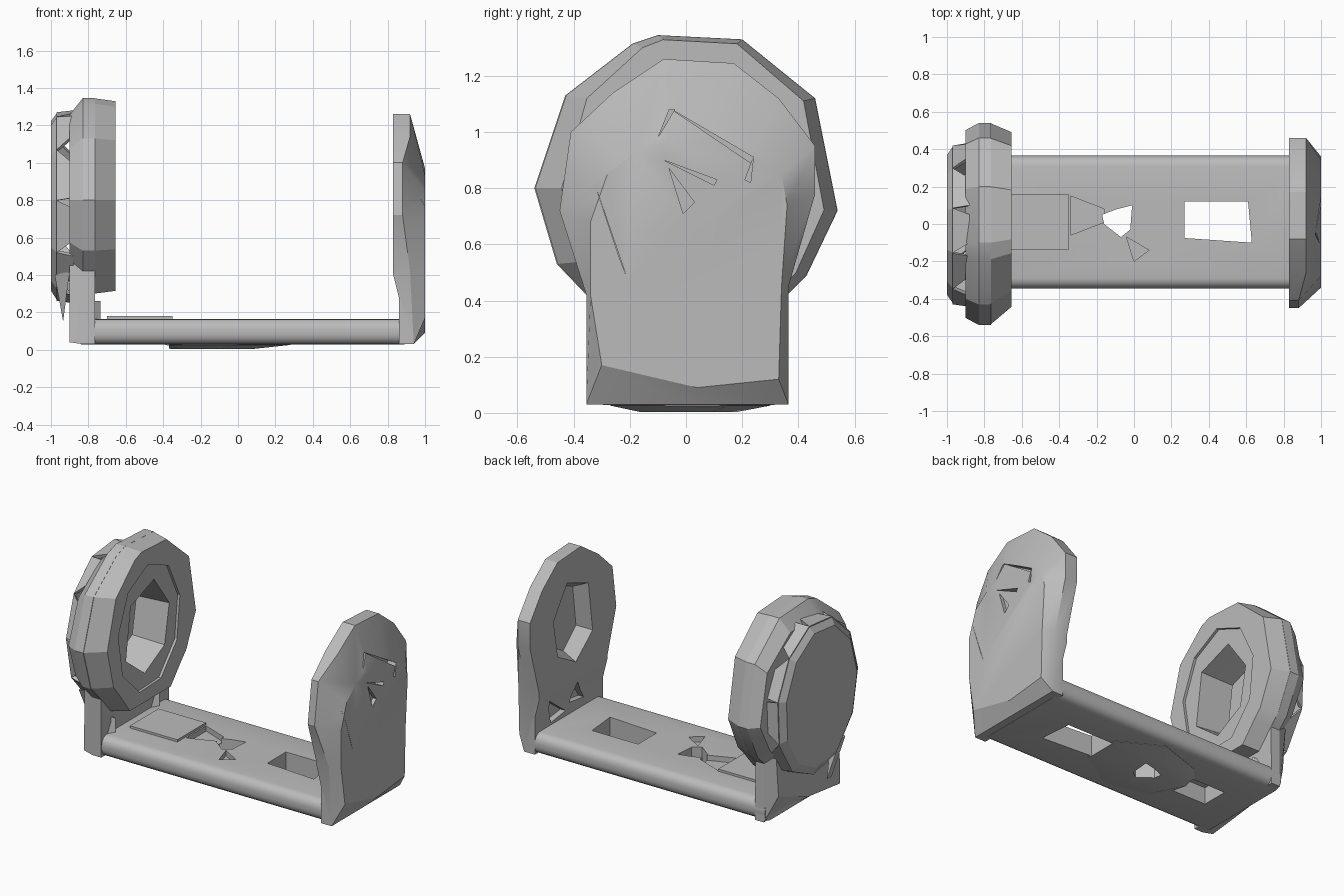
import bpy, bmesh, math

cube = bpy.data.objects.get("Cube")
if cube:
    bpy.data.objects.remove(cube, do_unlink=True)

grey = bpy.data.materials.new("plain grey")
grey.use_nodes = True
GREY = (0.5, 0.5, 0.5, 1)
grey.diffuse_color = GREY
grey.node_tree.nodes["Principled BSDF"].inputs["Base Color"].default_value = GREY


def loft(name, rings):
    """Closed solid through rings of points with equal counts."""
    bm = bmesh.new()
    loops = [[bm.verts.new(p) for p in ring] for ring in rings]
    for a, b in zip(loops, loops[1:]):
        for i in range(len(a)):
            j = (i + 1) % len(a)
            bm.faces.new((a[i], a[j], b[j], b[i]))
    bm.faces.new(loops[0])
    bm.faces.new(loops[-1])
    bmesh.ops.recalc_face_normals(bm, faces=bm.faces)
    mesh = bpy.data.meshes.new(name)
    bm.to_mesh(mesh)
    bm.free()
    mesh.materials.append(grey)
    obj = bpy.data.objects.new(name, mesh)
    bpy.context.collection.objects.link(obj)
    return obj


def at_x(x, outline, sy=1, sz=1, cz=0.8):
    """Place a (y, z) outline at x, scaled about its middle."""
    return [(x, y * sy, cz + (z - cz) * sz) for y, z in outline]


def at_z(z, outline):
    return [(x, y, z) for x, y in outline]


def cut(obj, cutters):
    """Subtract each cutter and remove it."""
    for c in cutters:
        mod = obj.modifiers.new("cut", 'BOOLEAN')
        mod.operation, mod.solver, mod.object = 'DIFFERENCE', 'EXACT', c
    bpy.context.view_layer.update()
    deps = bpy.context.evaluated_depsgraph_get()
    mesh = bpy.data.meshes.new_from_object(obj.evaluated_get(deps))
    obj.modifiers.clear()
    obj.data = mesh
    for c in cutters:
        bpy.data.objects.remove(c, do_unlink=True)


def soften(obj, degrees=20):
    obj.data.shade_smooth()
    obj.data.set_sharp_from_angle(angle=math.radians(degrees))


def rect(a0, a1, b0, b1):
    return [(a0, b0), (a1, b0), (a1, b1), (a0, b1)]


def prism(low, high, outline):
    """Upright cutter between two heights."""
    return loft("cutter", [at_z(low, outline), at_z(high, outline)])


# Base bar with rounded long edges
R = 0.055
profile = []
for k, (y, z) in enumerate([(0.31, 0.11), (-0.29, 0.11), (-0.29, 0.083), (0.31, 0.083)]):
    for s in range(5):
        t = math.pi / 2 * (k + s / 4)
        profile.append((y + R * math.cos(t), z + R * math.sin(t)))
base = loft("base_bar", [at_x(-0.84, profile), at_x(0.89, profile)])

# Openings and dents of the base
window = [(0.27, -0.075), (0.63, -0.1), (0.61, 0.12), (0.27, 0.12)]
hole = [(-0.17, 0.05), (-0.16, 0), (-0.07, -0.07), (-0.02, -0.03), (-0.01, 0.1), (-0.09, 0.08)]
funnel = [(-0.34, 0.15), (-0.34, -0.06), (-0.16, 0.01), (-0.16, 0.08)]
notch = [(-0.04, -0.07), (0.0, -0.2), (0.08, -0.14)]
pocket = rect(-0.62, -0.37, -0.08, 0.1)
cut(base, [prism(-0.1, 0.3, window), prism(-0.1, 0.3, hole), prism(0.13, 0.3, funnel),
           prism(0.13, 0.3, notch), prism(-0.1, 0.14, pocket)])
soften(base, 35)

# Raised pad on top and shallow swelling below
pad = rect(-0.7, -0.35, -0.14, 0.16)
loft("top_pad", [at_z(0.15, pad), at_z(0.18, pad)])
swell = [(-0.43, 0.05), (-0.3, -0.2), (0.0, -0.27), (0.28, -0.1), (0.28, 0.15), (0.0, 0.3), (-0.3, 0.2)]
belly = loft("belly_swelling", [at_z(0.04, swell), at_z(0.026, swell),
                                at_z(0.003, [(x * 0.6 - 0.1, y * 0.6) for x, y in swell])])
cut(belly, [prism(-0.1, 0.3, o) for o in (hole, window, pocket)])
soften(belly, 30)

# Upright with a tapered outer face, its front edge slimmer than its back
upright = [(0, 0.03), (-0.355, 0.03), (-0.355, 0.42), (-0.45, 0.72), (-0.41, 1.0), (-0.26, 1.14),
           (-0.08, 1.26), (0.17, 1.245), (0.33, 1.12), (0.46, 0.95), (0.46, 0.78), (0.365, 0.45),
           (0.365, 0.03)]
outer = [(0.04, 0.09), (-0.3, 0.17), (-0.34, 0.42), (-0.34, 0.68), (-0.28, 0.85), (-0.18, 0.93),
         (-0.06, 0.97), (0.12, 0.97), (0.24, 0.93), (0.34, 0.85), (0.36, 0.74), (0.34, 0.45),
         (0.33, 0.12)]
middle = [(0.94 if z < 0.1 else 0.88 if y < -0.4 else 0.92, y, z) for y, z in upright]
post = loft("left_upright", [at_x(0.83, upright), middle, at_x(1.0, outer)])
hexagon = [(-0.18, 0.66), (-0.02, 0.52), (0.15, 0.62), (0.19, 0.86), (0.06, 1.06), (-0.14, 0.98)]
grooves = [[(-0.1, 0.98), (-0.06, 1.08), (-0.04, 1.08)],
           [(-0.05, 1.08), (0.24, 0.91), (0.23, 0.89)],
           [(0.24, 0.91), (0.23, 0.82), (0.21, 0.83)],
           [(-0.08, 0.9), (0.11, 0.83), (0.1, 0.81)],
           [(-0.06, 0.87), (0.03, 0.75), (-0.01, 0.71)],
           [(-0.33, 0.83), (-0.21, 0.48), (-0.24, 0.56)]]
pits = [[(0.23, 0.34), (0.04, 0.2), (0.2, 0.18)], [(-0.06, 0.36), (-0.15, 0.22), (0.0, 0.24)]]
neck_step = [(0.7, 0.0), (0.86, 0.0), (0.86, 0.28), (0.83, 0.4), (0.7, 0.4)]
cutters = [loft("cutter", [at_x(0.8, hexagon, 1.2, 1.1), at_x(0.92, hexagon, 0.85, 0.85)]),
           loft("cutter", [[(x, y, z) for x, z in neck_step] for y in (-0.6, 0.6)])]
cutters += [loft("cutter", [at_x(0.8, p), at_x(0.9, p)]) for p in pits]
cutters += [loft("cutter", [at_x(0.975 if g[0][1] < 0.88 else 0.94, g), at_x(1.1, g)]) for g in grooves]
cut(post, cutters)
soften(post, 25)

# Opposite upright: neck and round head in one plate, rear lower corner cut away
head = [(-0.355, 0.42), (-0.46, 0.53), (-0.54, 0.8), (-0.43, 1.13), (-0.19, 1.315), (-0.1, 1.345),
        (0.2, 1.33), (0.46, 1.12), (0.54, 0.72), (0.43, 0.49), (0.36, 0.42)]
plate = head + [(0.365, 0.03), (0, 0.03), (-0.35, 0.03)]
rear = [(y * 0.93, 0.8 + (z - 0.8) * 0.84) for y, z in head] + [(0.31, 0.2), (0, 0.08), (-0.34, 0.04)]
back = loft("right_upright", [at_x(-0.9, rear), at_x(-0.83, plate), at_x(-0.765, plate)])

# Thick ring on the inner side of the head, drawn in further at the front
disc = head + [(0.25, 0.3), (-0.25, 0.3)]
lip = [(y * (0.82 if y < 0 else 0.91), z) for y, z in disc]
ring = loft("inner_ring", [at_x(-0.77, disc), at_x(-0.655, lip, 1, 0.97)])


def socket():
    return loft("cutter", [at_x(-0.64, hexagon, 1.25, 1.1), at_x(-0.95, hexagon, 1.1, 1.0)])


rim_recess = [(0.33 * math.cos(a), 0.8 + 0.42 * math.sin(a))
              for a in [math.tau * (i + 0.3) / 9 for i in range(9)]]
cut(back, [socket()])
cut(ring, [loft("cutter", [at_x(-0.672, rim_recess), at_x(-0.6, rim_recess)]), socket()])
for obj in (back, ring):
    soften(obj)

# Faceted outer cap, joined to the head by broken wedges
N = 11
CAP_Z = 0.77
angles = [math.tau * (i + 0.4) / N for i in range(N)]
cap_rim = [(0.43 * math.cos(a), CAP_Z + 0.51 * math.sin(a)) for a in angles]
loft("outer_cap", [at_x(-1.0, cap_rim, 0.88, 0.9), at_x(-0.965, cap_rim)])
for i in range(N):
    a, b = cap_rim[i], cap_rim[(i + 1) % N]
    start, end = ((0.05, 0.6), (0.3, 0.95), (0.15, 0.75))[i % 3]
    inner = [tuple(p + (q - p) * t for p, q in zip(a, b)) for t in (end, start)]
    quad = at_x(-0.97, [a, b]) + at_x(-0.88, inner, 1.04, 1.03)
    loft("cap_wedge", [quad, [(x, y * 0.95, CAP_Z + (z - CAP_Z) * 0.95) for x, y, z in quad]])
spike = [(-0.98, -0.28, 0.4), (-0.935, -0.2, 0.15), (-0.9, -0.3, 0.42)]
loft("cap_spike", [spike, [(x, y + 0.05, z) for x, y, z in spike]])

# Small angular gussets where the ringed upright meets the base
for y in (-0.24, 0.22):
    foot = [(-0.78, y - 0.07, 0.16), (-0.78, y + 0.06, 0.16), (-0.735, y, 0.16)]
    tip = [(x, y + (v - y) * 0.2, 0.26) for x, v, z in foot]
    loft("corner_gusset", [foot, tip])
